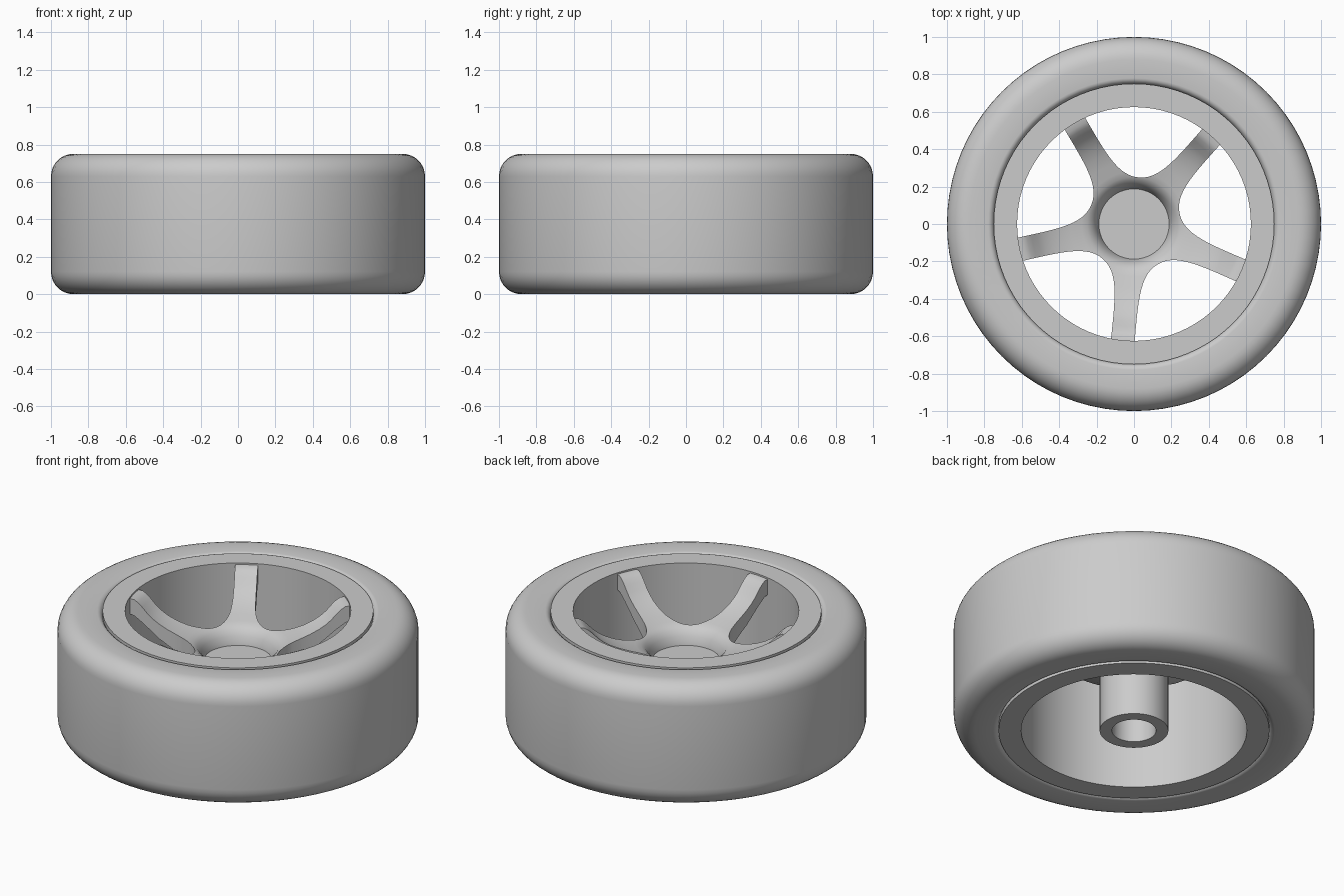
import bpy, bmesh, math
from mathutils import Vector
from mathutils.geometry import interpolate_bezier

if "Cube" in bpy.data.objects:
    bpy.data.objects.remove(bpy.data.objects["Cube"])

SEG = 80
TOP = 0.75

grey = bpy.data.materials.new("plain_grey")
grey.diffuse_color = (0.6, 0.6, 0.6, 1)
grey.use_nodes = True
grey.node_tree.nodes["Principled BSDF"].inputs["Base Color"].default_value = grey.diffuse_color


def add_object(name, bm):
    bmesh.ops.remove_doubles(bm, verts=bm.verts, dist=1e-5)
    bmesh.ops.recalc_face_normals(bm, faces=bm.faces)
    mesh = bpy.data.meshes.new(name)
    bm.to_mesh(mesh)
    bm.free()
    mesh.materials.append(grey)
    obj = bpy.data.objects.new(name, mesh)
    bpy.context.collection.objects.link(obj)
    return obj


def smooth(obj):
    bpy.ops.object.select_all(action='DESELECT')
    obj.select_set(True)
    bpy.context.view_layer.objects.active = obj
    bpy.ops.object.shade_smooth_by_angle(angle=math.radians(35))


def revolve(name, profile):
    """Spin a closed (radius, height) outline around z."""
    bm = bmesh.new()
    verts = [bm.verts.new((r, 0, z)) for r, z in profile]
    edges = [bm.edges.new((verts[i - 1], verts[i])) for i in range(len(verts))
             if profile[i - 1][0] + profile[i][0] > 0]
    bmesh.ops.spin(bm, geom=verts + edges, cent=(0, 0, 0), axis=(0, 0, 1),
                   angle=math.tau, steps=SEG, use_merge=True)
    return add_object(name, bm)


def arc(cx, cz, rx, rz, a0, a1, n=8):
    return [(cx + rx * math.cos(math.radians(a0 + (a1 - a0) * i / n)),
             cz + rz * math.sin(math.radians(a0 + (a1 - a0) * i / n)))
            for i in range(n + 1)]


# Tyre: rounded shoulders outside, small rounded lips next to the rim
tyre_outline = (arc(0.88, 0.12, 0.12, 0.12, -90, 0)
                + arc(0.88, TOP - 0.12, 0.12, 0.12, 0, 90)
                + arc(0.78, TOP - 0.05, 0.035, 0.05, 90, 180, 5)
                + arc(0.78, 0.05, 0.035, 0.05, 180, 270, 5))
smooth(revolve("tyre", tyre_outline))

# Rim barrel
smooth(revolve("rim", [(0.75, 0), (0.75, TOP), (0.625, TOP), (0.625, 0)]))

# Hub with an axle socket underneath
smooth(revolve("hub", [(0, 0.45), (0.19, 0.45), (0.19, 0), (0.122, 0),
                       (0.122, 0.36), (0, 0.36)]))

# Spokes: a dished plate with five petal openings cut through it
upper = [(0.64, 0.742), (0.60, 0.738), (0.575, 0.722), (0.55, 0.698),
         (0.52, 0.665), (0.49, 0.64), (0.45, 0.615), (0.40, 0.592),
         (0.34, 0.572), (0.28, 0.557), (0.25, 0.547), (0.225, 0.53),
         (0.205, 0.50), (0.193, 0.47), (0.185, 0.44)]
lower = [(0.185, 0.40), (0.25, 0.42), (0.35, 0.47), (0.45, 0.525),
         (0.55, 0.605), (0.60, 0.64), (0.64, 0.65)]
spokes = revolve("spokes", upper + lower)

half = interpolate_bezier(Vector((0.25, 0)), Vector((0.25, 0.13)),
                          Vector((0.397, 0.208)), Vector((0.68, 0.414)), 16)
petal = [(p.x, p.y) for p in half] + [(p.x, -p.y) for p in reversed(half[1:])]
bm = bmesh.new()
for k in range(5):
    a = math.radians(84.5 + 72 * k)
    c, s = math.cos(a), math.sin(a)
    face = bm.faces.new([bm.verts.new((u * c - v * s, u * s + v * c, 0.2))
                         for u, v in petal])
    top = bmesh.ops.extrude_face_region(bm, geom=[face])["geom"]
    bmesh.ops.translate(bm, vec=(0, 0, 0.8),
                        verts=[g for g in top if isinstance(g, bmesh.types.BMVert)])
cutter = add_object("petal_cutter", bm)

bpy.context.view_layer.objects.active = spokes
mod = spokes.modifiers.new("openings", 'BOOLEAN')
mod.operation = 'DIFFERENCE'
mod.solver = 'EXACT'
mod.object = cutter
bpy.ops.object.modifier_apply(modifier=mod.name)
bpy.data.objects.remove(cutter)
smooth(spokes)
